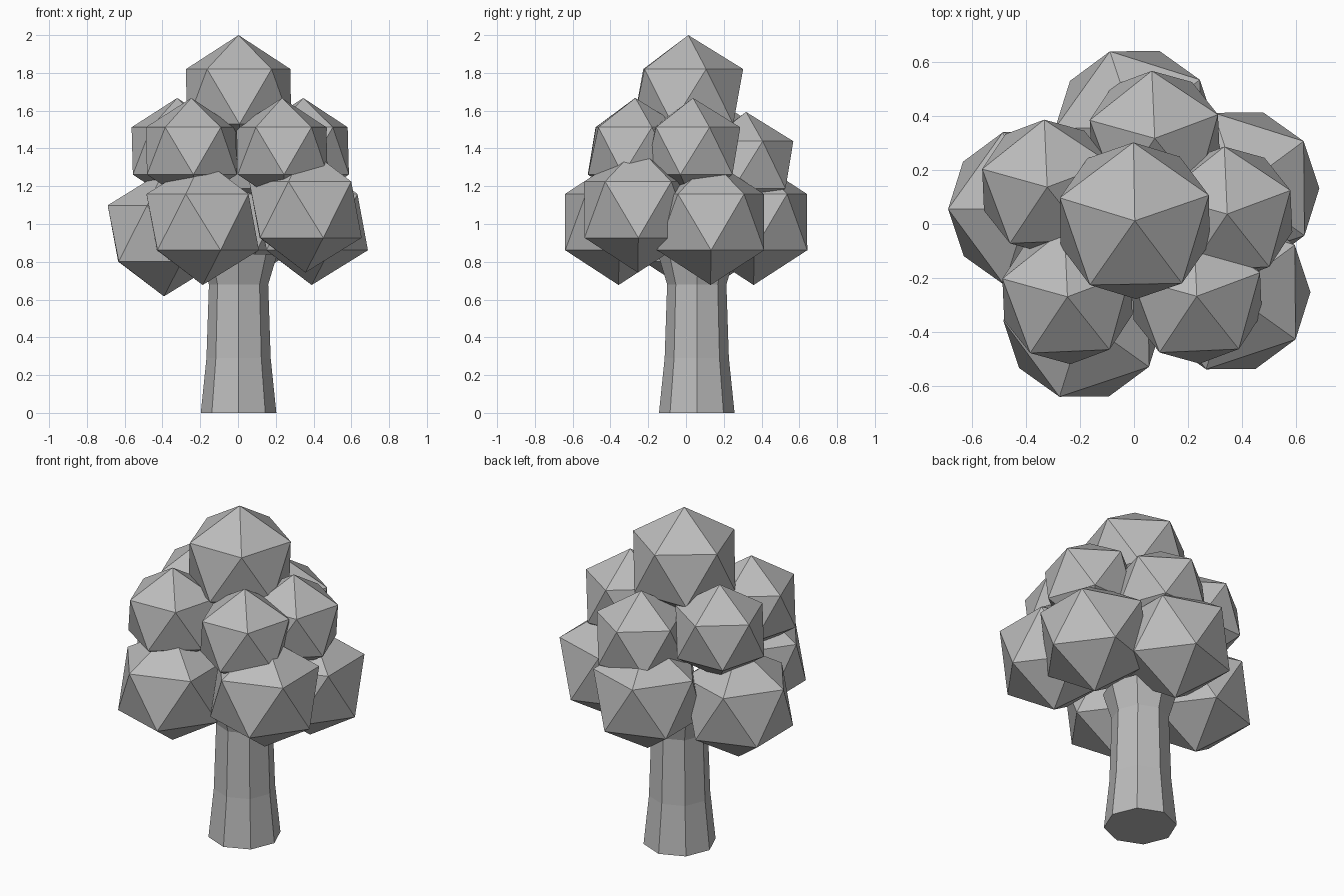
import bpy, bmesh
from math import radians, sin, cos, tau
from mathutils import Matrix

cube = bpy.data.objects.get("Cube")
if cube:
    bpy.data.objects.remove(cube)

# One plain grey for the whole tree
GREY = (0.5, 0.5, 0.5, 1)
grey = bpy.data.materials.new("plain_grey")
grey.use_nodes = True
grey.diffuse_color = GREY
grey.node_tree.nodes["Principled BSDF"].inputs["Base Color"].default_value = GREY


def add_object(name, bm):
    mesh = bpy.data.meshes.new(name)
    bmesh.ops.recalc_face_normals(bm, faces=bm.faces)
    bm.to_mesh(mesh)
    bm.free()
    mesh.materials.append(grey)
    obj = bpy.data.objects.new(name, mesh)
    bpy.context.collection.objects.link(obj)
    return obj


def leaf_clump(name, centre, radius, turn):
    """Upright icosahedron turned about z."""
    bm = bmesh.new()
    matrix = Matrix.Translation(centre) @ Matrix.Rotation(radians(turn), 4, "Z")
    bmesh.ops.create_icosphere(bm, subdivisions=1, radius=radius, matrix=matrix)
    return add_object(name, bm)


def trunk(name, x, y, profile, sides=8):
    """Eight-sided tapering stem with a flared top."""
    bm = bmesh.new()
    rings = [[bm.verts.new((x + r * cos(tau * i / sides), y + r * sin(tau * i / sides), z))
              for i in range(sides)] for r, z in profile]
    for low, high in zip(rings, rings[1:]):
        for i in range(sides):
            j = (i + 1) % sides
            bm.faces.new((low[i], low[j], high[j], high[i]))
    bm.faces.new(rings[0][::-1])
    bm.faces.new(rings[-1])
    return add_object(name, bm)


trunk("trunk", 0.003, 0.057, [(0.2, 0), (0.17, 0.29), (0.157, 0.68), (0.205, 0.84)])

# Crown
leaf_clump("top_clump", (0.003, 0.012, 1.675), 0.325, 19)

# Middle tier
MIDDLE = {
    "left": (0.346, 0.037, 1.387),
    "right": (-0.322, 0.137, 1.387),
    "front_left": (0.233, -0.268, 1.387),
    "front_right": (-0.247, -0.27, 1.387),
    "back": (0.077, 0.318, 1.313),
}
for side, centre in MIDDLE.items():
    leaf_clump("middle_clump_" + side, centre, 0.28, 20.5)

# Lower tier
LOWER = {
    "front": (-0.187, -0.357, 1.01),
    "front_left": (0.357, -0.255, 1.076),
    "back_left": (0.39, 0.13, 1.01),
    "back": (0.005, 0.358, 1.01),
    "right": (-0.392, 0.058, 0.95),
}
for side, centre in LOWER.items():
    leaf_clump("lower_clump_" + side, centre, 0.333, 36.5)
